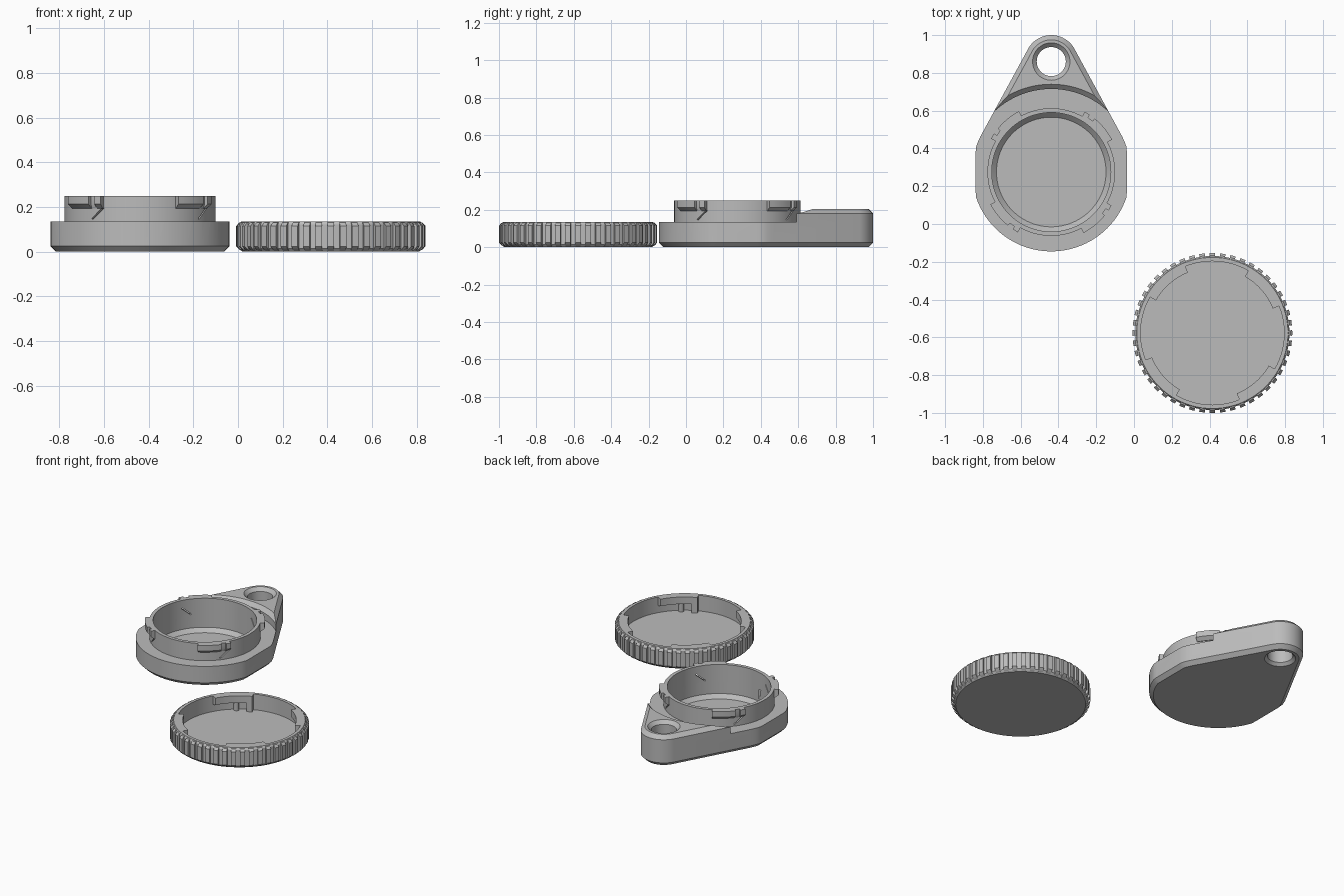
import bpy, bmesh
from math import radians, sin, cos, pi
from mathutils import Matrix, Vector

if "Cube" in bpy.data.objects:
    bpy.data.objects.remove(bpy.data.objects["Cube"])

grey = bpy.data.materials.new("plain grey")
grey.use_nodes = True
grey.diffuse_color = (0.5, 0.5, 0.5, 1)
grey.node_tree.nodes["Principled BSDF"].inputs["Base Color"].default_value = (0.5, 0.5, 0.5, 1)

BASE = Vector((-0.438, 0.275, 0))
LOOP = Vector((-0.438, 0.86, 0))
CAP = Vector((0.415, -0.577, 0))


def finish(bm, name, origin=(0, 0, 0)):
    """Turn a bmesh into a named, coloured object."""
    bmesh.ops.remove_doubles(bm, verts=bm.verts, dist=0.00001)
    bmesh.ops.recalc_face_normals(bm, faces=bm.faces)
    mesh = bpy.data.meshes.new(name)
    bm.to_mesh(mesh)
    bm.free()
    mesh.materials.append(grey)
    obj = bpy.data.objects.new(name, mesh)
    obj.location = origin
    bpy.context.collection.objects.link(obj)
    return obj


def sweep(bm, profile, start=0, end=360, steps=96):
    """Sweep a closed (radius, height) profile about z; cap it if partial."""
    full = end - start == 360
    rings = []
    for i in range(steps if full else steps + 1):
        a = radians(start + (end - start) * i / steps)
        rings.append([bm.verts.new((r * cos(a), r * sin(a), z)) for r, z in profile])
    n = len(profile)
    pairs = list(zip(rings, rings[1:]))
    if full:
        pairs.append((rings[-1], rings[0]))
    else:
        bm.faces.new(rings[0])
        bm.faces.new(rings[-1])
    for p, q in pairs:
        for k in range(n):
            m = (k + 1) % n
            if profile[k][0] or profile[m][0]:
                bm.faces.new((p[k], p[m], q[m], q[k]))


def lathe(name, profile, origin, steps=96):
    bm = bmesh.new()
    sweep(bm, profile, steps=steps)
    return finish(bm, name, origin)


def subtract(obj, cutters):
    """Cut shapes out of an object and discard the cutters."""
    for cutter in cutters:
        cutter.hide_render = True
        mod = obj.modifiers.new("cut", "BOOLEAN")
        mod.operation, mod.solver, mod.object = "DIFFERENCE", "EXACT", cutter
    bpy.context.view_layer.update()
    deps = bpy.context.evaluated_depsgraph_get()
    mesh = bpy.data.meshes.new_from_object(obj.evaluated_get(deps))
    obj.modifiers.clear()
    obj.data = mesh
    for cutter in cutters:
        bpy.data.objects.remove(cutter)


def smooth(obj, angle=25):
    bpy.ops.object.select_all(action="DESELECT")
    obj.select_set(True)
    bpy.context.view_layer.objects.active = obj
    bpy.ops.object.shade_smooth_by_angle(angle=radians(angle))


# Base: hull of a flat-sided disc and a small loop end, chamfered top and bottom
bm = bmesh.new()
for z, inset in ((0, 0.025), (0.025, 0), (0.18, 0), (0.205, 0.025)):
    for i in range(96):
        a = 2 * pi * i / 96
        side = 0.4 - inset
        x = max(-side, min(side, (0.42 - inset) * cos(a)))
        bm.verts.new((BASE.x + x, BASE.y + (0.42 - inset) * sin(a), z))
        bm.verts.new((LOOP.x + (0.14 - inset) * cos(a), LOOP.y + (0.14 - inset) * sin(a), z))
hull = bmesh.ops.convex_hull(bm, input=bm.verts)
loose = [v for v in bm.verts if not v.link_faces]
bmesh.ops.delete(bm, geom=loose, context="VERTS")
bmesh.ops.dissolve_limit(bm, angle_limit=radians(0.5), verts=bm.verts, edges=bm.edges)
body = finish(bm, "base_body")

# Lowered deck around the cup, the cup pocket, and the loop hole
deck = lathe("deck_cutter", [(0, 0.135), (0.44, 0.135), (0.44, 0.18), (0.475, 0.215), (0.475, 0.3), (0, 0.3)], BASE)
pocket = lathe("pocket_cutter", [(0, 0.03), (0.29, 0.03), (0.315, 0.055), (0.315, 0.3), (0, 0.3)], BASE)
hole = lathe("hole_cutter", [(0, -0.02), (0.115, -0.02), (0.077, 0.018), (0.077, 0.183),
                             (0.115, 0.221), (0, 0.221)], LOOP, 48)
subtract(body, [deck, pocket, hole])
smooth(body)

# Threaded neck with four thin slanted slits
neck = lathe("neck_ring", [(0.315, 0.135), (0.338, 0.135), (0.338, 0.25), (0.315, 0.25)], BASE)
slits = []
for quarter in range(4):
    bm = bmesh.new()
    bmesh.ops.create_cube(bm, size=1, matrix=Matrix.Diagonal((0.08, 0.007, 0.1, 1)))
    a = radians(56 + 90 * quarter)
    spot = Vector((0.325 * cos(a), 0.325 * sin(a), 0.172))
    turn = Matrix.Rotation(a + pi / 2, 4, "Z") @ Matrix.Rotation(pi / 2, 4, "X") @ Matrix.Rotation(radians(40), 4, "Z")
    bm.transform(Matrix.Translation(spot) @ turn)
    slits.append(finish(bm, "slit_cutter", BASE))
subtract(neck, slits)
smooth(neck)

# Locking lugs on the neck: long tongue, shallow notch, end bump
bm = bmesh.new()
for quarter in range(4):
    for start, end, reach in ((28, 51, 0.365), (51, 56, 0.348), (56, 61, 0.365)):
        lug = [(0.33, 0.193), (0.342, 0.193), (reach, 0.213), (reach, 0.25), (0.33, 0.25)]
        sweep(bm, lug, start + 90 * quarter, end + 90 * quarter, 6)
smooth(finish(bm, "neck_lugs", BASE))

# Cap: shallow dish
cap = lathe("cap_dish", [(0, 0), (0.395, 0), (0.408, 0.015), (0.408, 0.122), (0.4, 0.135),
                         (0.38, 0.135), (0.38, 0.03), (0, 0.03)], CAP)
smooth(cap)

# Grip ribs around the cap
bm = bmesh.new()
rib = [(0.398, 0.004), (0.41, 0.01), (0.423, 0.024), (0.423, 0.115), (0.41, 0.13), (0.398, 0.133)]
RIBS = 48
for i in range(RIBS):
    middle = 360 * i / RIBS
    sweep(bm, rib, middle - 2, middle + 2, 2)
smooth(finish(bm, "cap_ribs", CAP))

# Inner lugs of the cap, each with a full-height stop and a detent nub
bm = bmesh.new()
for quarter in range(4):
    turn = 90 * quarter
    sweep(bm, [(0.345, 0.088), (0.385, 0.075), (0.385, 0.135), (0.345, 0.135)], 28 + turn, 60 + turn, 10)
    sweep(bm, [(0.345, 0.03), (0.385, 0.03), (0.385, 0.135), (0.345, 0.135)], 22 + turn, 28 + turn, 2)
    a = radians(38 + turn)
    bmesh.ops.create_cone(bm, cap_ends=True, segments=16, radius1=0.018, radius2=0.018, depth=0.055,
                          matrix=Matrix.Translation((0.372 * cos(a), 0.372 * sin(a), 0.0575)))
smooth(finish(bm, "cap_lugs", CAP))
